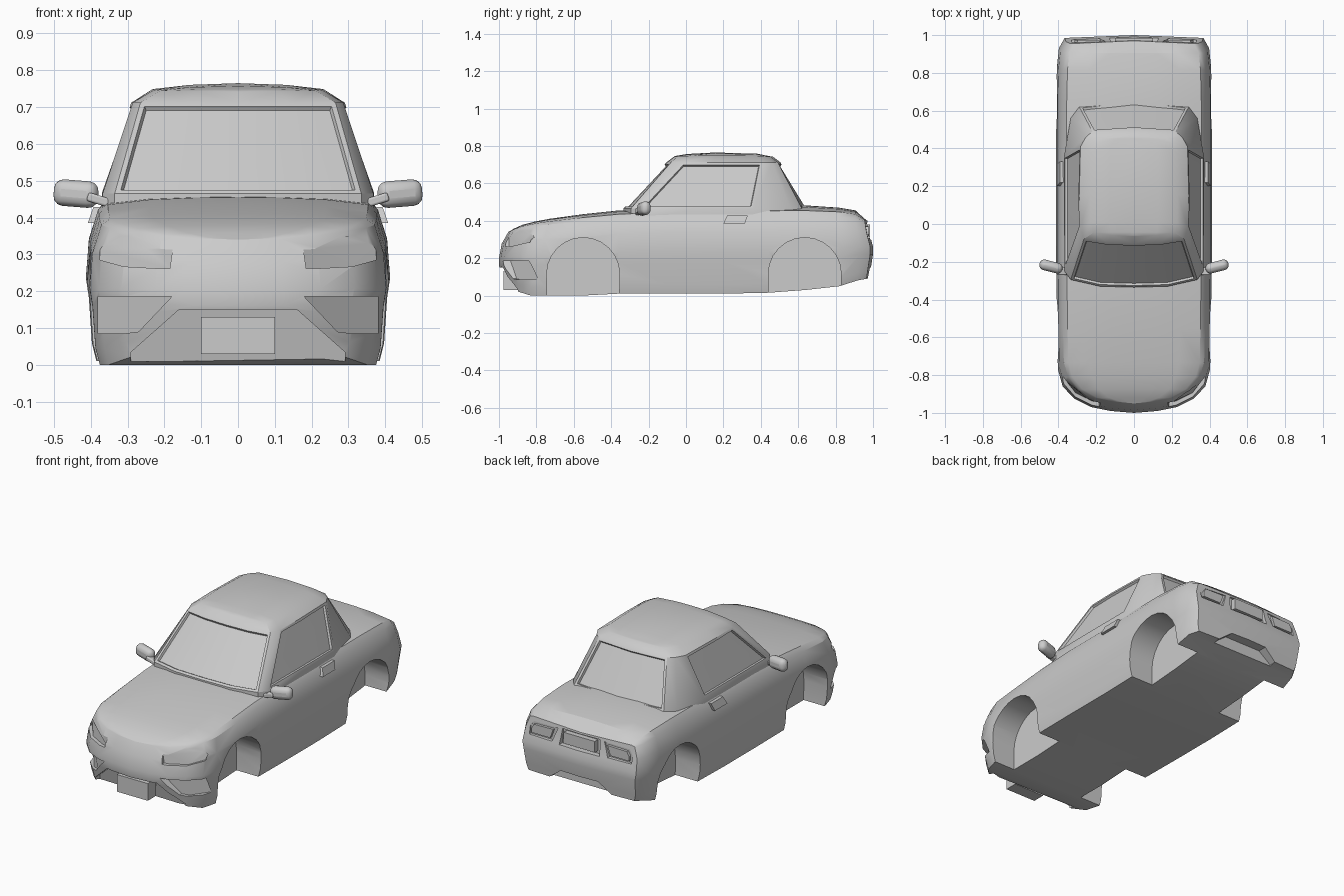
import bpy, bmesh, math

cube = bpy.data.objects.get("Cube")
if cube:
    bpy.data.objects.remove(cube)

paint = bpy.data.materials.new("plain_grey")
paint.use_nodes = True
GREY = (0.6, 0.6, 0.6, 1)
paint.diffuse_color = GREY
paint.node_tree.nodes["Principled BSDF"].inputs["Base Color"].default_value = GREY


def finish(name, bm):
    bmesh.ops.recalc_face_normals(bm, faces=bm.faces)
    mesh = bpy.data.meshes.new(name)
    bm.to_mesh(mesh)
    bm.free()
    ob = bpy.data.objects.new(name, mesh)
    bpy.context.collection.objects.link(ob)
    mesh.materials.append(paint)
    return ob


def shell(rows):
    """Skin rows of half-outline points and their mirror image."""
    bm, seen = bmesh.new(), {}

    def vert(x, y, z):
        key = (round(x, 4) + 0.0, round(y, 4), round(z, 4))
        if key not in seen:
            seen[key] = bm.verts.new(key)
        return seen[key]

    for side in (1, -1):
        for low, high in zip(rows, rows[1:]):
            for i in range(len(low) - 1):
                quad = (low[i], low[i + 1], high[i + 1], high[i])
                vs = list(dict.fromkeys(vert(side * x, y, z) for x, y, z in quad))
                if len(vs) > 2 and not bm.faces.get(vs):
                    bm.faces.new(vs)
    bmesh.ops.recalc_face_normals(bm, faces=bm.faces)
    return bm


def prism(name, near, far):
    """Solid between two matching loops of points."""
    bm = bmesh.new()
    a = [bm.verts.new(p) for p in near]
    b = [bm.verts.new(p) for p in far]
    bm.faces.new(a)
    bm.faces.new(b)
    for i in range(len(a)):
        j = (i + 1) % len(a)
        bm.faces.new((a[i], a[j], b[j], b[i]))
    return finish(name, bm)


def block(name, x0, x1, y0, y1, z0, z1, bevel=0):
    loop = [(x0, z0), (x1, z0), (x1, z1), (x0, z1)]
    ob = prism(name, [(x, y0, z) for x, z in loop], [(x, y1, z) for x, z in loop])
    if bevel:
        mod = ob.modifiers.new("round", 'BEVEL')
        mod.width, mod.segments = bevel, 3
    return ob


def cut(target, cutter):
    mod = target.modifiers.new("cut", 'BOOLEAN')
    mod.operation, mod.solver, mod.object = 'DIFFERENCE', 'EXACT', cutter
    bpy.context.view_layer.objects.active = target
    bpy.ops.object.modifier_apply(modifier=mod.name)
    bpy.data.objects.remove(cutter)


# Lower body stations: half width, y, floor, shoulder height, centre height
stations = [
    (0, -1, .03, .34, .34), (.12, -.99, .03, .342, .345), (.22, -.97, .03, .35, .358),
    (.31, -.925, .02, .362, .378), (.37, -.86, 0, .372, .395), (.395, -.77, 0, .38, .41),
    (.4, -.55, 0, .395, .435), (.402, -.36, .01, .41, .455), (.405, -.1, .01, .42, .465),
    (.405, .2, .01, .42, .47), (.405, .44, .015, .42, .48), (.405, .64, .03, .42, .482),
    (.4, .83, .05, .42, .47), (.39, .93, .08, .41, .455), (.36, .985, .09, .40, .41),
    (0, 1, .09, .40, .40)]
# Section: width scale, height fraction, crown fraction, nose pull, tail pull
section = [
    (0, 0, 0, .03, .02), (.95, 0, 0, .03, .02), (.98, .12, 0, .025, .015),
    (1, .42, 0, 0, 0), (1.02, .55, 0, 0, 0), (1, .8, 0, .015, .02),
    (.94, 1, 0, .05, .03), (.88, 1, .55, .05, .03), (.6, 1, .85, .05, .03),
    (.3, 1, .97, .05, .03), (0, 1, 1, .05, .03)]


def fade(v):
    return min(1, max(0, v / .3))


rows = []
for scale, frac, crown, nose, tail in section:
    rows.append([(w * scale,
                  y + nose * fade(-y - .55) - tail * fade(y - .69),
                  lo + (sh - lo) * frac + (top - sh) * crown)
                 for w, y, lo, sh, top in stations])
body = finish("body", shell(rows))


def nose_y(x):
    x = abs(x)
    for a, b in zip(stations, stations[1:]):
        if x <= b[0]:
            return a[1] + (b[1] - a[1]) * (x - a[0]) / (b[0] - a[0])
    return -.77


def nose_cut(loop, depth):
    cut(body, prism("nose_cutter", [(x, -1.2, z) for x, z in loop],
                    [(x, nose_y(x) + depth, z) for x, z in loop]))


def tail_cut(loop, y):
    cut(body, prism("tail_cutter", [(x, 1.2, z) for x, z in loop],
                    [(x, y, z) for x, z in loop]))


lamp = [(.175, .335), (.22, .34), (.31, .352), (.375, .357),
        (.375, .285), (.31, .267), (.22, .262), (.185, .262)]
fog = [(.18, .185), (.31, .185), (.38, .185), (.38, .085), (.31, .085), (.27, .09)]
tail_lamp = [(.15, .385), (.31, .38), (.33, .35), (.33, .305), (.18, .305)]
for s in (1, -1):
    # Wheel wells
    for yc in (-.55, .635):
        arch = [(yc + .195 * math.cos(a), .115 + .195 * math.sin(a))
                for a in (math.pi * k / 12 for k in range(13))]
        arch = [(yc + .19, -.1)] + arch + [(yc - .19, -.1)]
        cut(body, prism("wheel_cutter", [(s * .24, y, z) for y, z in arch],
                        [(s * .6, y, z) for y, z in arch]))
    # Lamp recesses
    nose_cut([(s * x, z) for x, z in lamp], .032)
    nose_cut([(s * x, z) for x, z in fog], .04)
    tail_cut([(s * x, z) for x, z in tail_lamp], .96)

# Lower grille, number plate recess and rear bumper notch
nose_cut([(-.29, -.1), (-.29, .035), (-.16, .15), (.16, .15), (.29, .035), (.29, -.1)], .075)
tail_cut([(-.13, .30), (-.12, .39), (.12, .39), (.13, .30)], .955)
tail_cut([(-.2, -.1), (-.2, .09), (-.12, .15), (.12, .15), (.2, .09), (.2, -.1)], .93)
block("front_plate", -.1, .1, -.975, -.9, .03, .13)
block("rear_plate", -.1, .1, .94, .985, .315, .38)

# Cabin outlines at the belt line and under the roof
belt = [(0, -.335), (.18, -.33), (.335, -.295), (.368, -.25), (.37, .05),
        (.37, .36), (.335, .56), (.29, .62), (0, .655)]
eaves = [(0, -.105), (.14, -.1), (.265, -.08), (.286, -.02), (.29, .15),
         (.283, .41), (.255, .46), (.22, .49), (0, .505)]
arc = [0, .12, .3, .65, 1, .7, .3, .1, 0]
rows = [[(x * k, y, z) for x, y in belt] for k, z in ((0, .40), (1, .40), (1, .465))]
rows.append([(x, y, .712) for x, y in eaves])
for k, rise in ((.8, .3), (.45, .8), (0, 1)):
    rows.append([(x * k, .2 + (y - .2) * .87, .742 + .023 * rise * c)
                 for (x, y), c in zip(eaves, arc)])
bm = shell(rows)

# Recessed windows, chosen by position and direction
panes = []
for f in bm.faces:
    c, n = f.calc_center_median(), f.normal
    if .55 < c.z < .65:
        front = n.y < -.4 and abs(c.x) < .28
        rear = n.y > .4 and abs(c.x) < .2
        side = abs(n.x) > .8 and -.2 < c.y < .36
        if front or rear or side:
            panes.append(f)
bmesh.ops.inset_region(bm, faces=panes, thickness=.014, use_even_offset=True)
bmesh.ops.inset_region(bm, faces=panes, thickness=.004, depth=-.012, use_even_offset=True)
cabin = finish("cabin", bm)

# Mirrors, door handles and tail lenses
for s, tag in ((1, "left"), (-1, "right")):
    pod = block(tag + "_mirror", -.062, .062, -.028, .028, -.036, .036, .026)
    pod.location = (s * .44, -.225, .465)
    pod.rotation_euler = (0, s * -.08, s * .25)
    arm = block(tag + "_mirror_arm", -.035, .035, -.02, .02, -.012, .012, .006)
    arm.location = (s * .375, -.25, .447)
    arm.rotation_euler = (0, s * -.3, 0)
    grip = [(.2, .385), (.315, .385), (.33, .428), (.22, .428)]
    prism(tag + "_door_handle", [(s * .36, y, z) for y, z in grip],
          [(s * (.408 - (z - .385) * .35), y, z) for y, z in grip])
    lens = [(.175, .373), (.30, .37), (.315, .345), (.315, .318), (.195, .318)]
    prism(tag + "_tail_lens", [(s * x, .94, z) for x, z in lens],
          [(s * x, .975, z) for x, z in lens])

# Smooth panels with crisp edges
bpy.ops.object.select_all(action='DESELECT')
for ob in bpy.context.collection.objects:
    if ob.type == 'MESH' and paint.name in ob.data.materials:
        ob.select_set(True)
        bpy.context.view_layer.objects.active = ob
bpy.ops.object.shade_smooth_by_angle(angle=math.radians(30))
